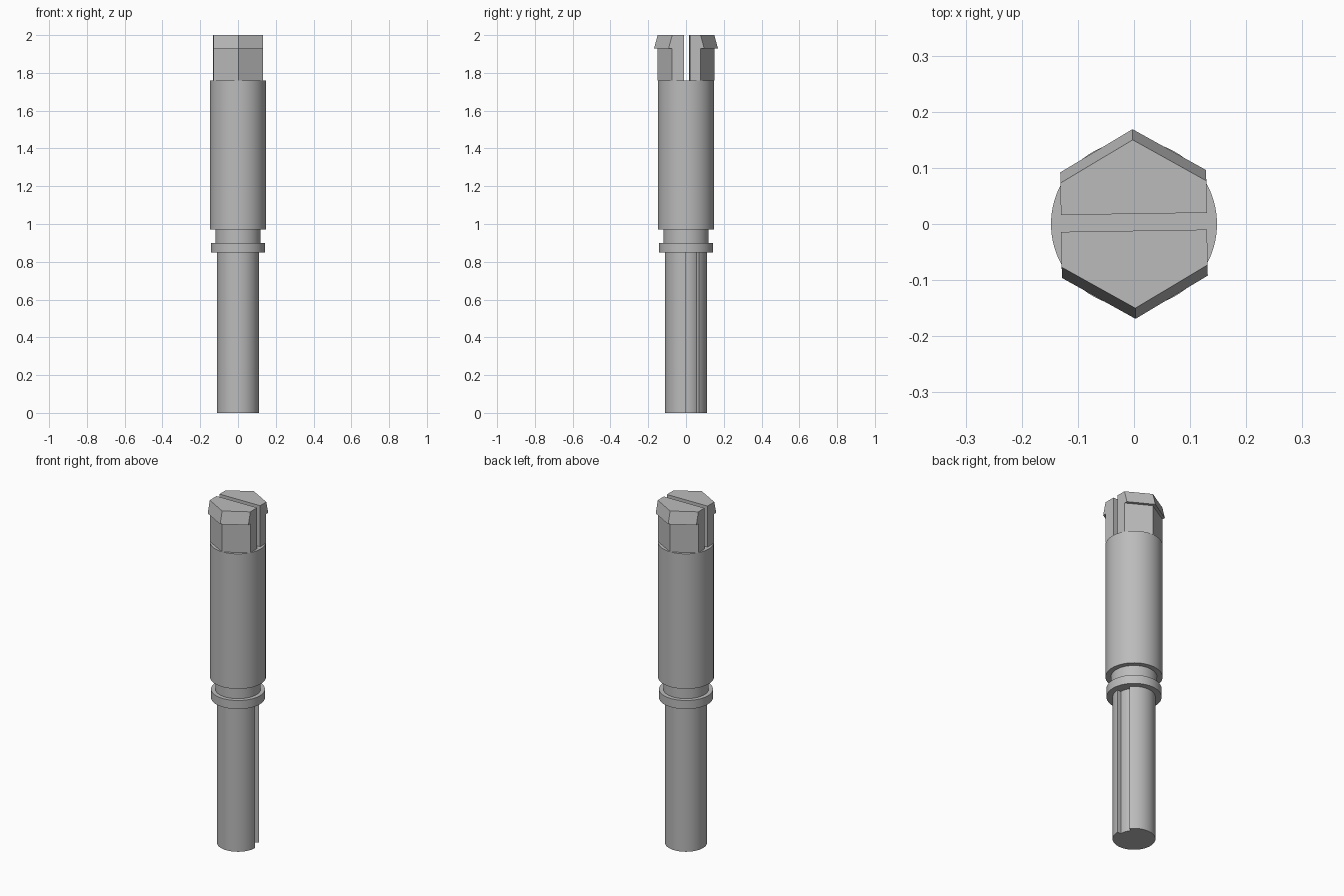
import bpy, bmesh
from math import sin, cos, tau, radians

default = bpy.data.objects.get("Cube")
if default:
    bpy.data.objects.remove(default, do_unlink=True)

steel = bpy.data.materials.new("grey steel")
steel.use_nodes = True
GREY = (0.5, 0.5, 0.5, 1)
steel.diffuse_color = GREY
steel.node_tree.nodes["Principled BSDF"].inputs["Base Color"].default_value = GREY


def loft(name, layers, smooth=False):
    """Closed solid through outlines stacked as (z, points)."""
    bm = bmesh.new()
    rings = [[bm.verts.new((x, y, z)) for x, y in pts] for z, pts in layers]
    for low, high in zip(rings, rings[1:]):
        n = len(low)
        for i in range(n):
            j = (i + 1) % n
            bm.faces.new((low[i], low[j], high[j], high[i]))
    bm.faces.new(rings[0][::-1])
    bm.faces.new(rings[-1])
    bmesh.ops.recalc_face_normals(bm, faces=bm.faces)
    mesh = bpy.data.meshes.new(name)
    bm.to_mesh(mesh)
    bm.free()
    mesh.materials.append(steel)
    obj = bpy.data.objects.new(name, mesh)
    bpy.context.collection.objects.link(obj)
    if smooth:
        bpy.ops.object.select_all(action='DESELECT')
        obj.select_set(True)
        bpy.context.view_layer.objects.active = obj
        bpy.ops.object.shade_smooth_by_angle(angle=radians(30))
    return obj


def arc(r, start, end, steps):
    angles = [start + (end - start) * i / steps for i in range(steps + 1)]
    return [(r * cos(a), r * sin(a)) for a in angles]


def circle(r, segments=64):
    return arc(r, 0, tau, segments)[:-1]


# Lower shaft with a keyway running its whole length
key = radians(38)
shaft = arc(0.111, key, tau, 56) + arc(0.089, 0, key, 8)
loft("lower_shaft", [(0, shaft), (0.85, shaft)], smooth=True)

# Collar, neck and main barrel
for name, r, bottom, top in (("collar", 0.143, 0.85, 0.90),
                             ("neck", 0.12, 0.90, 0.97),
                             ("barrel", 0.148, 0.97, 1.76)):
    loft(name, [(bottom, circle(r)), (top, circle(r))], smooth=True)


# Two half-hexagon jaws with a slot between them and flared, tapering heads
def half_hex(side, inner, flare):
    return [(-0.13, side * inner), (0.13, side * inner),
            (0.13, side * (0.075 + flare)), (0, side * (0.15 + flare)),
            (-0.13, side * (0.075 + flare))]


for label, side, inner in (("front", -1, 0.012), ("back", 1, 0.018)):
    plain, flared = half_hex(side, inner, 0), half_hex(side, inner, 0.019)
    stem = loft(label + "_jaw_stem", [(1.76, plain), (1.93, plain)])
    head = loft(label + "_jaw_head", [(1.93, flared), (2.0, plain)])
    for part in (stem, head):
        part.rotation_euler.z = radians(0.9)
